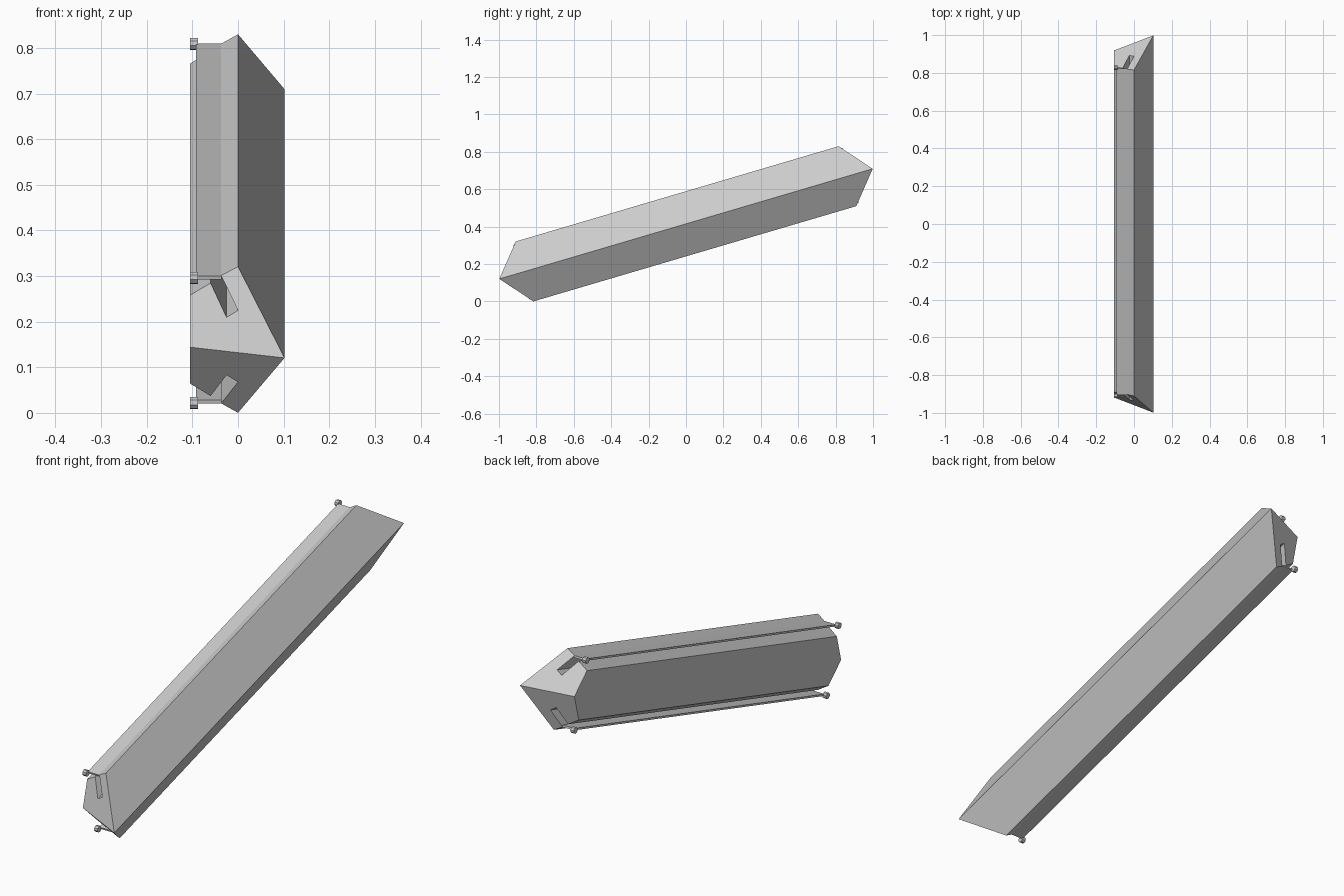
import bpy
import bmesh
import math

TILT = math.atan(0.295)
CENTRE_Z = 0.415

cube = bpy.data.objects.get("Cube")
if cube:
    bpy.data.objects.remove(cube, do_unlink=True)

grey = bpy.data.materials.new("plain grey")
grey.use_nodes = True
colour = (0.6, 0.6, 0.6, 1)
grey.diffuse_color = colour
grey.node_tree.nodes["Principled BSDF"].inputs["Base Color"].default_value = colour


def finish(name, bm, mirror_axes):
    """Make a tilted object from bm, mirrored in its own axes."""
    bmesh.ops.recalc_face_normals(bm, faces=bm.faces)
    mesh = bpy.data.meshes.new(name)
    bm.to_mesh(mesh)
    bm.free()
    mesh.materials.append(grey)
    obj = bpy.data.objects.new(name, mesh)
    bpy.context.collection.objects.link(obj)
    obj.location.z = CENTRE_Z
    obj.rotation_euler.x = TILT
    mod = obj.modifiers.new("Mirror", 'MIRROR')
    mod.use_axis = mirror_axes
    mod.merge_threshold = 0.0005
    return obj


def half_length(x, z):
    """Slanted end planes, meeting in a ridge at z = 0."""
    return 1.0 + 0.4 * x - 0.6 * z


# Body: upper half of the section with its deep groove, mirrored below
section = [(0.102, 0), (0, 0.167), (-0.037, 0.146), (0, 0.082),
           (-0.025, 0.066), (-0.06, 0.129), (-0.105, 0.101), (-0.105, 0)]
bm = bmesh.new()
front = [bm.verts.new((x, -half_length(x, z), z)) for x, z in section]
back = [bm.verts.new((x, half_length(x, z), z)) for x, z in section]
for i in range(len(section) - 1):
    bm.faces.new((front[i], front[i + 1], back[i + 1], back[i]))
bm.faces.new(front)
bm.faces.new(back[::-1])
finish("body", bm, (False, False, True))

# Thin flanges running along the groove edges
bm = bmesh.new()
bmesh.ops.create_cube(bm, size=1)
bmesh.ops.scale(bm, vec=(0.056, 1.8, 0.008), verts=bm.verts)
bmesh.ops.translate(bm, vec=(-0.064, 0, 0.142), verts=bm.verts)
finish("flange", bm, (False, False, True))

# Small pins at the flange corners
bm = bmesh.new()
bmesh.ops.create_cone(bm, cap_ends=True, segments=8, radius1=0.0135,
                      radius2=0.0135, depth=0.017)
for v in bm.verts:
    x, y, z = v.co
    v.co = (z - 0.0965, y + 0.906, x + 0.143)
finish("corner_pin", bm, (False, True, True))
